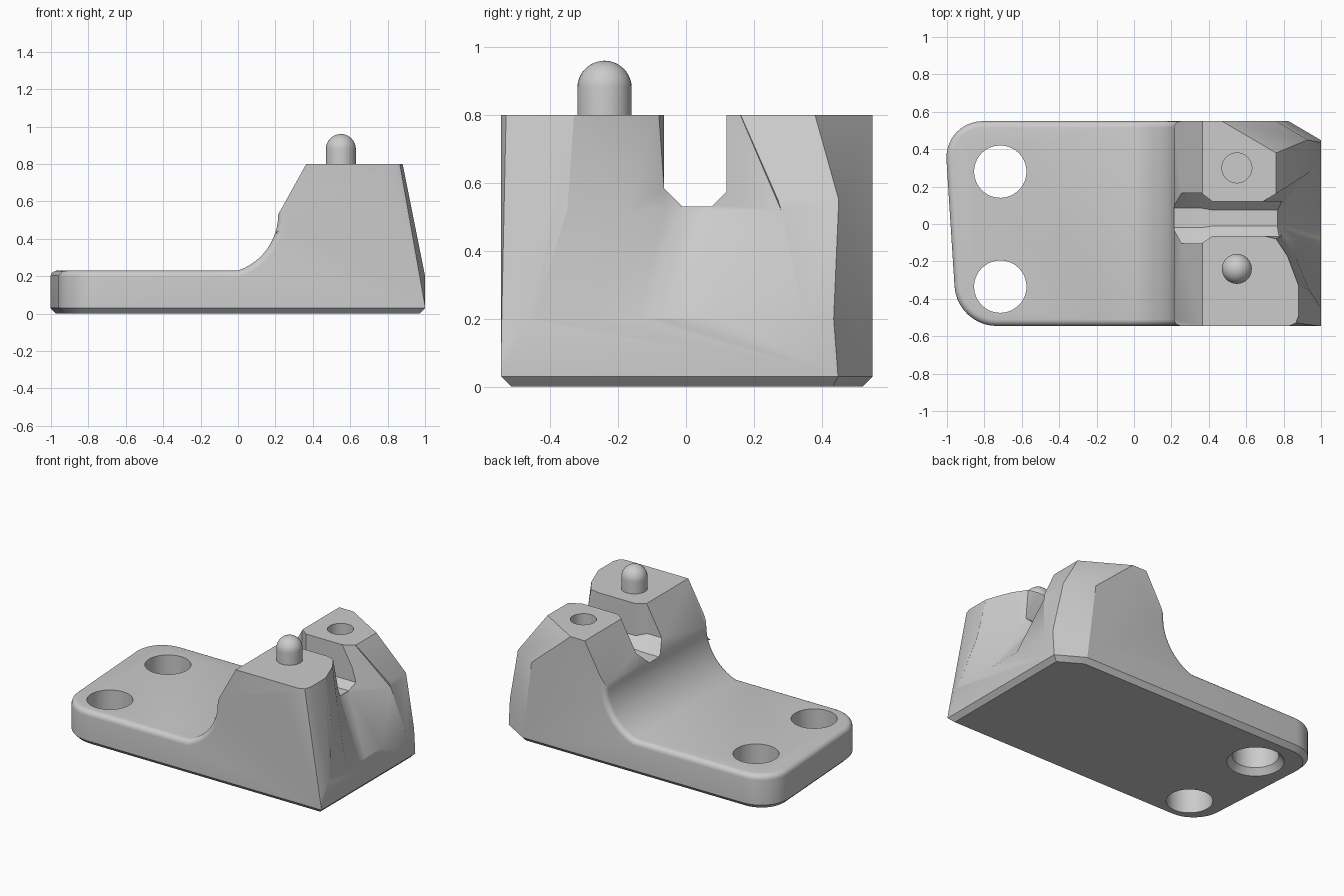
import bpy, bmesh, math
from mathutils import Vector

if "Cube" in bpy.data.objects:
    bpy.data.objects.remove(bpy.data.objects["Cube"], do_unlink=True)

grey = bpy.data.materials.new("plain_grey")
grey.use_nodes = True
grey.diffuse_color = (0.6, 0.6, 0.6, 1)
grey.node_tree.nodes["Principled BSDF"].inputs["Base Color"].default_value = (0.6, 0.6, 0.6, 1)


def finish(bm, name):
    bmesh.ops.recalc_face_normals(bm, faces=bm.faces)
    mesh = bpy.data.meshes.new(name)
    bm.to_mesh(mesh)
    bm.free()
    mesh.materials.append(grey)
    obj = bpy.data.objects.new(name, mesh)
    bpy.context.collection.objects.link(obj)
    return obj


def loft(name, rings):
    """Skin a closed solid through rings of equal length."""
    bm = bmesh.new()
    rows = [[bm.verts.new(p) for p in ring] for ring in rings]
    n = len(rows[0])
    for a, b in zip(rows, rows[1:]):
        for i in range(n):
            j = (i + 1) % n
            bm.faces.new((a[i], a[j], b[j], b[i]))
    bm.faces.new(rows[0])
    bm.faces.new(rows[-1][::-1])
    return finish(bm, name)


def lathe_cut(name, x, y, z0, z1, r0, r1):
    def ring(z, r):
        return [(x + r * math.cos(t * math.tau / 48), y + r * math.sin(t * math.tau / 48), z)
                for t in range(48)]
    return loft(name, [ring(z0, r0), ring(z1, r1)])


def combine(target, tool, operation="DIFFERENCE"):
    mod = target.modifiers.new("cut", "BOOLEAN")
    mod.operation, mod.object, mod.solver = operation, tool, "EXACT"
    bpy.context.view_layer.objects.active = target
    bpy.ops.object.modifier_apply(modifier=mod.name)
    bpy.data.objects.remove(tool, do_unlink=True)


def slice_off(bm, a, b, c, outward):
    """Trim everything beyond the plane through a, b, c."""
    a, b, c = Vector(a), Vector(b), Vector(c)
    normal = (b - a).cross(c - a).normalized()
    if normal.dot(Vector(outward)) < 0:
        normal.negate()
    cut = bmesh.ops.bisect_plane(bm, geom=bm.verts[:] + bm.edges[:] + bm.faces[:], dist=1e-5,
                                 plane_co=a, plane_no=normal, clear_outer=True)
    edges = [e for e in bm.edges if e.is_boundary]
    if edges:
        bmesh.ops.holes_fill(bm, edges=edges, sides=0)


FRONT, BACK, TOP = -0.545, 0.55, 0.8

# Body side profile with the concave sweep
radius, cx, cz = 0.317, -0.102, 0.53
side = [(-1.1, 0), (1, 0), (1, 0.2), (0.88, TOP), (0.365, TOP)]
for i in range(13):
    t = math.radians(-71 * i / 12)
    side.append((cx + radius * math.cos(t), cz + radius * math.sin(t)))
side.append((-1.1, 0.23))
body = loft("bracket_body", [[(x, y, z) for x, z in side] for y in (FRONT, BACK)])

# Plan outline with rounded left corners
plan = [(-1.016, BACK), (-0.946, FRONT), (1.2, FRONT), (1.2, BACK)]
outline = loft("outline", [[(x, y, z) for x, y in plan] for z in (-0.1, 1)])
bm = bmesh.new()
bm.from_mesh(outline.data)
corners = [e for e in bm.edges if all(v.co.x < 0 for v in e.verts)
           and abs(e.verts[0].co.z - e.verts[1].co.z) > 0.5]
bmesh.ops.bevel(bm, geom=corners, offset=0.21, segments=10, profile=0.5, affect="EDGES")
bm.to_mesh(outline.data)
bm.free()
combine(body, outline, "INTERSECT")

# Corner trims, rounded top edge of the base, chamfered bottom
bm = bmesh.new()
bm.from_mesh(body.data)
bmesh.ops.remove_doubles(bm, verts=bm.verts, dist=1e-4)
slice_off(bm, (0.83, BACK, 0), (1, 0.45, 0), (0.93, 0.45, 0.55), (1, 1, 0))
slice_off(bm, (0.47, BACK, TOP), (0.76, 0.38, TOP), (0.93, 0.45, 0.55), (1, 1, 1))
slice_off(bm, (0.83, FRONT, TOP), (0.865, -0.53, TOP), (1, FRONT, 0.05), (1, -1, 0))
slice_off(bm, (0.865, -0.53, TOP), (0.88, -0.49, TOP), (1, -0.54, 0.05), (1, -1, 0))
bmesh.ops.recalc_face_normals(bm, faces=bm.faces)
bm.normal_update()
rim, sole = [], []
for e in bm.edges:
    if len(e.link_faces) != 2:
        continue
    walls = [abs(f.normal.z) < 0.01 and not (f.normal.x > 0.5) for f in e.link_faces]
    if all(0.2 < v.co.z < 0.535 and v.co.x < 0.22 for v in e.verts) and walls[0] != walls[1]:
        rim.append(e)
    if all(v.co.z < 1e-4 for v in e.verts) and e.calc_face_angle(0) > 0.5:
        sole.append(e)
bmesh.ops.bevel(bm, geom=rim, offset=0.035, segments=5, profile=0.5, affect="EDGES")
sole = [e for e in sole if e.is_valid]
bmesh.ops.bevel(bm, geom=sole, offset=0.03, segments=1, affect="EDGES")
bm.to_mesh(body.data)
bm.free()

# Sloped right face of the rear post
slope = [(0.692, 0.9), (0.94, 0.535), (1.2, 0.535), (1.2, 0.9)]
combine(body, loft("slope_cut", [[(x, y, z) for x, z in slope] for y in (0.1, 0.8)]))

# Slot between the posts, flared at its left mouth
slot = [(-0.065, 0.95), (-0.065, 0.585), (-0.01, 0.53), (0.075, 0.53), (0.12, 0.575), (0.12, 0.95)]
mouth = [(-0.105, 0.95), (-0.105, 0.6), (-0.02, 0.515), (0.085, 0.515), (0.165, 0.6), (0.165, 0.95)]
combine(body, loft("slot_cut", [[(x, y, z) for y, z in ring] for x, ring in
                                ((0.1, mouth), (0.36, mouth), (0.42, slot), (0.83, slot))]))

# Trough that spreads out from the slot down the right side
upper = [(0.68, -0.06), (0.76, -0.08), (0.82, -0.17), (0.88, -0.33),
         (1.2, -0.33), (1.2, 0.28), (0.755, 0.16), (0.68, 0.115)]
middle = [(0.77, -0.01), (0.80, -0.06), (0.86, -0.17), (0.935, -0.35),
          (1.2, -0.35), (1.2, 0.28), (0.935, 0.28), (0.77, 0.075)]
lower = [(1, -0.08), (1, -0.14), (1, -0.28), (1, -0.45),
         (1.2, -0.45), (1.2, 0.35), (1, 0.35), (1, 0.1)]
combine(body, loft("trough_cut", [[(x, y, z) for x, y in ring] for z, ring in
                                  ((0.95, upper), (TOP, upper), (0.52, middle), (0.2, lower))]))

# Screw holes, countersink below the rear one, and the peg socket
for y in (0.28, -0.335):
    combine(body, lathe_cut("screw_hole", -0.715, y, -0.1, 0.5, 0.14, 0.14))
combine(body, lathe_cut("countersink", -0.715, 0.28, -0.01, 0.04, 0.18, 0.14))
combine(body, lathe_cut("socket", 0.55, 0.3, 0.55, 0.95, 0.08, 0.08))

# Round-topped peg on the front post
peg_r, peg_x, peg_y = 0.08, 0.55, -0.24
rings = []
for z, r in [(0.75, peg_r)] + [(0.88 + peg_r * math.sin(a), peg_r * math.cos(a))
                               for a in (i * math.pi / 2 / 10.2 for i in range(11))]:
    rings.append([(peg_x + r * math.cos(t * math.tau / 32), peg_y + r * math.sin(t * math.tau / 32), z)
                  for t in range(32)])
peg = loft("locating_peg", rings)

# Smooth shading with sharp creases
for obj in (body, peg):
    bpy.ops.object.select_all(action="DESELECT")
    obj.select_set(True)
    bpy.context.view_layer.objects.active = obj
    bpy.ops.object.shade_smooth_by_angle(angle=math.radians(30))
